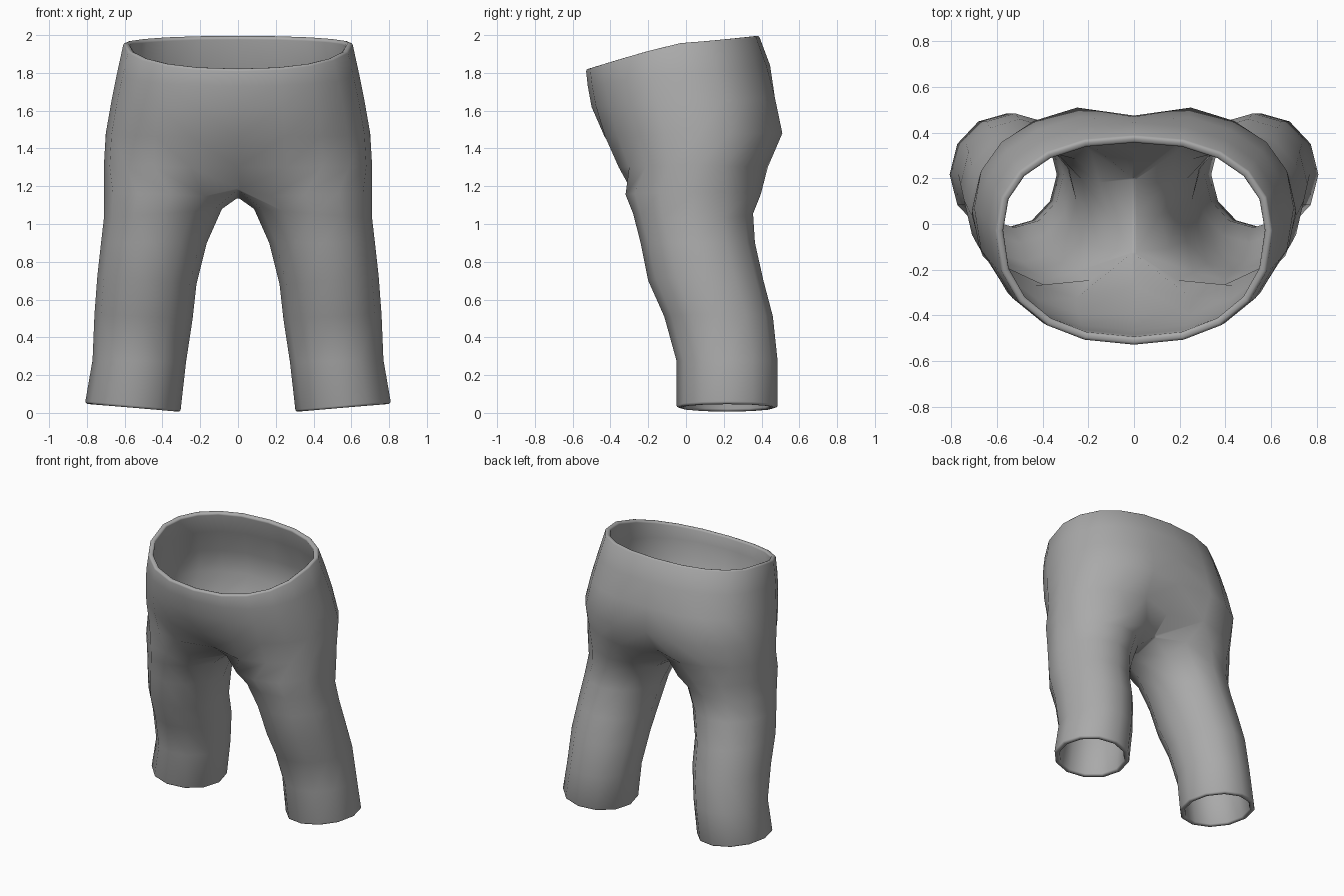
import bpy, bmesh
from math import sin, cos, radians, copysign

if "Cube" in bpy.data.objects:
    bpy.data.objects.remove(bpy.data.objects["Cube"])

cloth = bpy.data.materials.new("grey cloth")
cloth.use_nodes = True
cloth.diffuse_color = (0.4, 0.4, 0.4, 1)
cloth.node_tree.nodes["Principled BSDF"].inputs["Base Color"].default_value = (0.4, 0.4, 0.4, 1)

SIDES = 12

# Leg rings: z inside, z outside, x inside, x outside, y front, y back
LEG = [
    (0.005, 0.05, 0.305, 0.81, -0.05, 0.485),
    (0.27, 0.28, 0.275, 0.77, -0.05, 0.485),
    (0.50, 0.52, 0.24, 0.76, -0.115, 0.46),
    (0.68, 0.72, 0.22, 0.745, -0.20, 0.41),
    (0.90, 0.90, 0.165, 0.725, -0.24, 0.365),
    (1.08, 1.03, 0.085, 0.71, -0.28, 0.355),
    (1.14, 1.17, 0.0, 0.71, -0.32, 0.395),
]
# Torso rings: z front, side, back; half width; y front, middle, back; front and back crease depth
TORSO = [
    (1.30, 1.31, 1.30, 0.71, -0.375, 0.06, 0.45, 0.08, 0.10),
    (1.46, 1.48, 1.48, 0.70, -0.45, 0.07, 0.53, 0.02, 0.055),
    (1.62, 1.65, 1.67, 0.67, -0.50, 0.04, 0.49, 0.0, 0.02),
    (1.73, 1.80, 1.84, 0.64, -0.52, 0.0, 0.445, 0.0, 0.0),
    (1.82, 1.96, 2.0, 0.605, -0.53, -0.03, 0.385, 0.0, 0.0),
]


def leg_point(ring, i):
    """Point i on a leg ring, counted from the front of the inseam round the outside."""
    zi, zo, x0, x1, y0, y1 = ring
    a = radians(210 + 360 / SIDES * i)
    out = (1 + cos(a)) / 2
    return [x0 + (x1 - x0) * out, (y0 + y1) / 2 + (y1 - y0) / 2 * sin(a), zi + (zo - zi) * out]


def torso_point(ring, i):
    """Point i on a half ring from the front centre to the back centre."""
    zf, zs, zb, w, yf, ym, yb, cf, cb = ring
    a = radians(-90 + 180 / (SIDES - 2) * i)
    s, c = sin(a), max(cos(a), 0)
    x = w * c ** 0.88
    depth, crease, ztop = (ym - yf, cf, zf) if s < 0 else (yb - ym, cb, zb)
    y = ym + copysign(depth * abs(s) ** 0.88, s)
    y -= copysign(crease * max(0, 1 - x / 0.25) ** 2, s)
    return [x, y, zs + (ztop - zs) * abs(s)]


bm = bmesh.new()

# Leg tube, its last ring pulled onto the centre line to form the crotch
rings = []
for ring in LEG:
    row = [leg_point(ring, i) for i in range(SIDES)]
    if ring is LEG[-1]:
        for i in (0, SIDES - 2, SIDES - 1):
            row[i][0] = 0
            if i != SIDES - 1:
                row[i][2] += 0.04
    rings.append([bm.verts.new(p) for p in row])
for low, high in zip(rings, rings[1:]):
    for i in range(SIDES):
        j = (i + 1) % SIDES
        bm.faces.new((low[i], low[j], high[j], high[i]))

# Half torso, open along the centre line
low = rings[-1][:SIDES - 1]
for ring in TORSO:
    high = [bm.verts.new(torso_point(ring, i)) for i in range(SIDES - 1)]
    high[0].co.x = high[-1].co.x = 0
    for i in range(SIDES - 2):
        bm.faces.new((low[i], low[i + 1], high[i + 1], high[i]))
    low = high

for f in bm.faces:
    f.smooth = True
mesh = bpy.data.meshes.new("trousers")
bm.to_mesh(mesh)
bm.free()
mesh.materials.append(cloth)
trousers = bpy.data.objects.new("trousers", mesh)
bpy.context.collection.objects.link(trousers)

# Mirrored half, cloth thickness and rounded rims
mirror = trousers.modifiers.new("mirror", "MIRROR")
mirror.use_clip = True
mirror.merge_threshold = 0.002
thick = trousers.modifiers.new("thickness", "SOLIDIFY")
thick.thickness = 0.035
thick.offset = -1
rim = trousers.modifiers.new("rim", "BEVEL")
rim.width = 0.012
rim.segments = 2
rim.limit_method = "ANGLE"
rim.angle_limit = radians(62)
